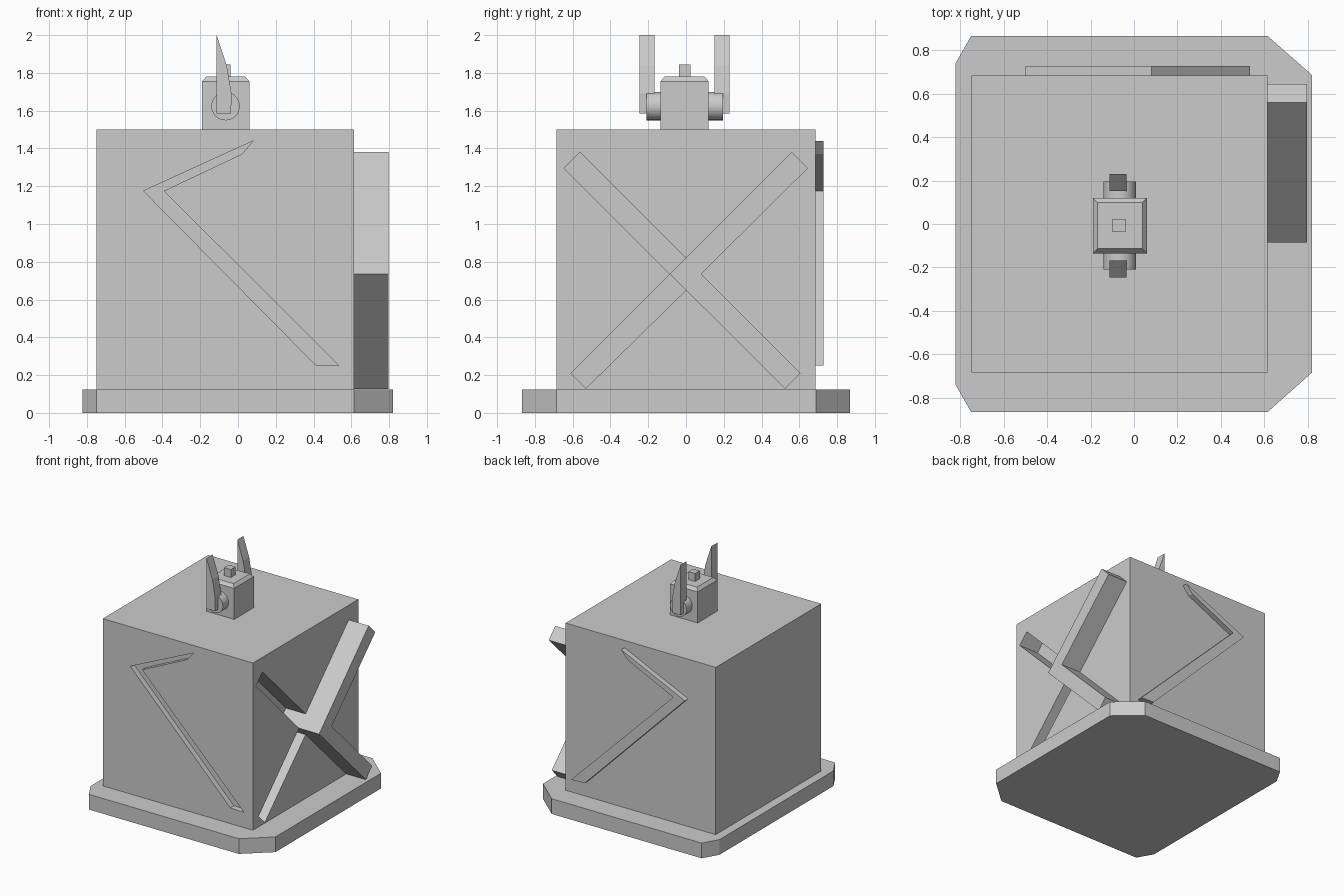
import bpy, bmesh
from mathutils import Vector

if "Cube" in bpy.data.objects:
    bpy.data.objects.remove(bpy.data.objects["Cube"])

# axis -> how a 2D profile point (a, b) at depth d maps into space
MAP = {
    'x': lambda a, b, d: (d, a, b),
    'y': lambda a, b, d: (a, d, b),
    'z': lambda a, b, d: (a, b, d),
}


def add_object(name, bm):
    bmesh.ops.recalc_face_normals(bm, faces=bm.faces)
    mesh = bpy.data.meshes.new(name)
    bm.to_mesh(mesh)
    bm.free()
    ob = bpy.data.objects.new(name, mesh)
    bpy.context.collection.objects.link(ob)
    return ob


def prism(name, profile, axis, d0, d1):
    """Extrude a 2D profile along an axis from d0 to d1."""
    bm = bmesh.new()
    face = bm.faces.new([bm.verts.new(MAP[axis](a, b, d0)) for a, b in profile])
    ext = bmesh.ops.extrude_face_region(bm, geom=[face])
    verts = [v for v in ext['geom'] if isinstance(v, bmesh.types.BMVert)]
    bmesh.ops.translate(bm, verts=verts, vec=Vector(MAP[axis](0, 0, d1 - d0)))
    return add_object(name, bm)


def box(name, x0, x1, y0, y1, z0, z1):
    return prism(name, [(x0, y0), (x1, y0), (x1, y1), (x0, y1)], 'z', z0, z1)


def carve(target, cutter):
    """Cut a groove, then discard the cutter."""
    mod = target.modifiers.new("groove", 'BOOLEAN')
    mod.operation, mod.solver, mod.object = 'DIFFERENCE', 'EXACT', cutter
    bpy.context.view_layer.objects.active = target
    bpy.ops.object.modifier_apply(modifier=mod.name)
    bpy.data.objects.remove(cutter, do_unlink=True)


# Base plate with clipped corners
prism("base_plate", [(-0.75, 0.867), (0.615, 0.867), (0.82, 0.687), (0.82, -0.685),
                     (0.615, -0.867), (-0.75, -0.867), (-0.823, -0.74), (-0.823, 0.74)],
      'z', 0, 0.125)

# Main block
body = box("body_block", -0.75, 0.615, -0.685, 0.685, 0.125, 1.5)

# Bent strip: groove in the front, matching ridge on the back
strip = [(0.08, 1.44), (-0.5, 1.175), (0.41, 0.255), (0.535, 0.25),
         (-0.393, 1.175), (0.02, 1.37)]
carve(body, prism("front_groove", strip, 'y', -0.75, -0.64))
prism("back_ridge", strip, 'y', 0.685, 0.728)

# Right side cross: two grooved arms, two raised arms
upper = [(-0.645, 1.295), (-0.085, 0.735), (0.0, 0.82), (-0.56, 1.38)]
lower = [(-0.61, 0.21), (-0.53, 0.13), (0.0, 0.65), (-0.085, 0.735)]
for arm in (upper, lower):
    carve(body, prism("side_groove", arm, 'x', 0.435, 0.7))
prism("side_ridge", [(-0.085, 0.735), (0.56, 1.38), (0.645, 1.295), (0.08, 0.735),
                     (0.605, 0.21), (0.525, 0.127)], 'x', 0.615, 0.797)

# Head with chamfered top
head = box("head", -0.19, 0.06, -0.135, 0.12, 1.5, 1.755)
bm = bmesh.new()
bm.from_mesh(head.data)
top = max(bm.faces, key=lambda f: f.calc_center_median().z)
bmesh.ops.inset_region(bm, faces=[top], thickness=0.03)
bmesh.ops.translate(bm, verts=top.verts[:], vec=(0, 0, 0.025))
bm.to_mesh(head.data)
bm.free()
box("head_stud", -0.1, -0.04, -0.036, 0.024, 1.78, 1.845)

# Round axle through the head
bpy.ops.mesh.primitive_cylinder_add(vertices=48, radius=0.075, depth=0.405,
                                    location=(-0.066, -0.0075, 1.624),
                                    rotation=(1.5707963, 0, 0))
bpy.context.object.name = "axle"
bpy.ops.object.shade_smooth_by_angle()

# Pointed ears on the axle ends
ear = [(-0.113, 1.585), (-0.037, 1.585), (-0.034, 1.69), (-0.06, 1.84), (-0.113, 2.0)]
for side, y0, y1 in (("front", -0.247, -0.168), ("back", 0.152, 0.231)):
    prism(side + "_ear", ear, 'y', y0, y1)
